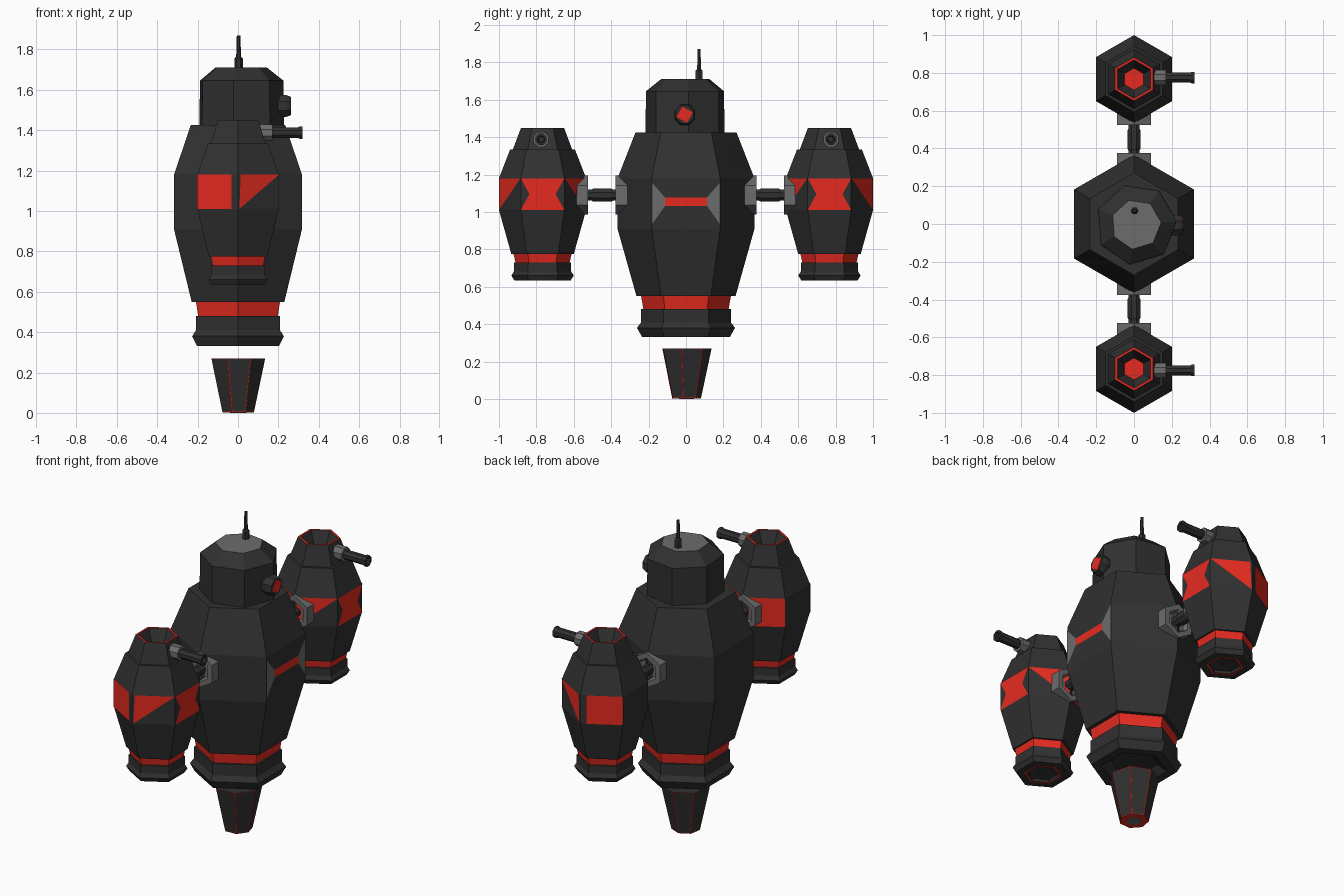
import bpy, bmesh, math
from mathutils import Vector

if "Cube" in bpy.data.objects:
    bpy.data.objects.remove(bpy.data.objects["Cube"])


def material(name, rgb):
    m = bpy.data.materials.new(name)
    m.diffuse_color = (*rgb, 1)
    m.use_nodes = True
    m.node_tree.nodes["Principled BSDF"].inputs["Base Color"].default_value = m.diffuse_color
    return m


MATS = [material("charcoal", (0.03, 0.03, 0.03)),
        material("signal red", (0.79, 0.024, 0.014)),
        material("steel grey", (0.15, 0.15, 0.15))]
DARK, RED, GREY = 0, 1, 2


def finish(name, bm, loc=(0, 0, 0)):
    me = bpy.data.meshes.new(name)
    bm.to_mesh(me)
    bm.free()
    for m in MATS:
        me.materials.append(m)
    ob = bpy.data.objects.new(name, me)
    ob.location = loc
    bpy.context.collection.objects.link(ob)
    return ob


def lathe(name, profile, sides, phase=0, loc=(0, 0, 0), axis=(0, 0, 1),
          caps=(DARK, DARK), seams=0):
    """Faceted solid: profile rows are (radius, height, colour of band to next row)."""
    bm = bmesh.new()
    rings = []
    for r, z, _ in profile:
        angles = [math.radians(phase + 360 * i / sides) for i in range(sides)]
        rings.append([bm.verts.new((r * math.cos(a), r * math.sin(a), z)) for a in angles])
    walls = []
    for lo, hi, row in zip(rings, rings[1:], profile):
        for i in range(sides):
            j = (i + 1) % sides
            f = bm.faces.new((lo[i], lo[j], hi[j], hi[i]))
            f.material_index = row[2]
            walls.append(f)
    bm.faces.new(rings[0][::-1]).material_index = caps[0]
    bm.faces.new(rings[-1]).material_index = caps[1]
    bmesh.ops.recalc_face_normals(bm, faces=bm.faces)
    if seams:  # red edge lines around dark panels
        for f in walls:
            f.material_index = RED
        bmesh.ops.inset_individual(bm, faces=walls, thickness=seams)
        for f in walls:
            f.material_index = DARK
    bm.transform(Vector((0, 0, 1)).rotation_difference(Vector(axis)).to_matrix().to_4x4())
    return finish(name, bm, loc)


def panel(name, points, angle, radius, z0, z1, colour, loc=(0, 0, 0)):
    """Flat plate on one side of a hexagon; points are (u, v) from -1 to 1."""
    a = math.radians(angle)
    n = Vector((math.cos(a), math.sin(a), 0)) * (radius * math.cos(math.pi / 6) + 0.003)
    t = Vector((-math.sin(a), math.cos(a), 0)) * radius / 2
    bm = bmesh.new()
    verts = [bm.verts.new(n + t * u + Vector((0, 0, (z0 + z1) / 2 + v * (z1 - z0) / 2)))
             for u, v in points]
    bm.faces.new(verts).material_index = colour
    return finish(name, bm, loc)


def mirrored(points):
    return [(-u, v) for u, v in reversed(points)]


# Main body with red neck and flared base ring
lathe("body", [(0.13, 0.37, DARK), (0.18, 0.332, DARK), (0.235, 0.332, DARK),
               (0.262, 0.38, DARK), (0.24, 0.41, DARK), (0.24, 0.48, DARK),
               (0.228, 0.48, RED), (0.24, 0.55, DARK), (0.265, 0.55, DARK),
               (0.366, 0.91, DARK), (0.366, 1.18, DARK), (0.27, 1.425, DARK)], 6, 30)

# Chest slot on the +x side
wing = [(-1, -0.9), (-0.62, -0.15), (-0.62, 0.22), (-1, 0.83)]
panel("chest_slot", [(-0.62, -0.15), (0.62, -0.15), (0.62, 0.2), (-0.62, 0.2)],
      0, 0.366, 0.92, 1.18, RED)
panel("chest_wing_front", wing, 0, 0.366, 0.92, 1.18, GREY)
panel("chest_wing_back", mirrored(wing), 0, 0.366, 0.92, 1.18, GREY)

# Head, eye and antenna
lathe("head", [(0.217, 1.40, DARK), (0.215, 1.645, DARK), (0.133, 1.71, DARK)], 7, 4,
      (0.011, -0.002, 0), caps=(DARK, GREY))
lathe("eye", [(0.055, 0.17, DARK), (0.06, 0.235, DARK), (0.05, 0.26, DARK)],
      8, 22.5, (0, -0.007, 1.52), (1, 0, 0))
lathe("eye_lens", [(0.045, 0.255, RED), (0.045, 0.263, RED)], 4, 15,
      (0, -0.007, 1.52), (1, 0, 0), (RED, RED))
lathe("antenna", [(0.021, 1.70, DARK), (0.021, 1.755, DARK), (0.012, 1.765, DARK),
                  (0.009, 1.87, DARK)], 6, 0, (0.003, 0.07, 0))

# Thruster cone floating below the body
lathe("thruster_cone", [(0.08, 0.003, DARK), (0.137, 0.27, DARK)],
      7, -10, caps=(RED, DARK), seams=0.005)
lathe("thruster_core", [(0.042, 0, GREY), (0.042, 0.006, GREY)], 7, -10, caps=(GREY, GREY))

# Side pods, each with stripe panels, gun and connecting arm
block = [(-1, -1), (0.7, -1), (0.7, 1), (-1, 1)]
wedge = [(-0.95, -1), (1, 1), (-0.88, 1)]
bow = [(-1, -1), (1, -1), (0.6, 0), (1, 1), (-1, 1), (-0.6, 0)]
STRIPES = [(0, bow), (60, mirrored(wedge)), (120, mirrored(block)),
           (240, block), (300, wedge)]
for side, s in (("front", -1), ("back", 1)):
    at = (0, 0.767 * s, 0)
    lathe(side + "_pod",
          [(0.05, 0.655, DARK), (0.09, 0.648, DARK), (0.09, 0.633, RED), (0.103, 0.633, DARK),
           (0.15, 0.633, DARK), (0.167, 0.66, DARK), (0.153, 0.682, DARK),
           (0.153, 0.73, DARK), (0.145, 0.73, RED), (0.155, 0.775, DARK),
           (0.167, 0.775, DARK), (0.233, 1.01, DARK), (0.233, 1.18, DARK),
           (0.173, 1.335, DARK), (0.158, 1.335, DARK), (0.115, 1.45, RED),
           (0.102, 1.45, DARK), (0.058, 1.36, DARK)], 6, 30, at, caps=(DARK, RED))
    for i, (angle, shape) in enumerate(STRIPES):
        panel(f"{side}_pod_stripe_{i}", shape, angle, 0.233, 1.01, 1.18, RED, at)

    gun = (0, 0.775 * s, 1.388)
    lathe(side + "_gun_mount", [(0.043, 0.08, GREY), (0.043, 0.17, GREY)], 8, 22.5,
          gun, (1, 0, 0), (GREY, GREY))
    lathe(side + "_gun_barrel", [(0.028, 0.15, DARK), (0.028, 0.295, DARK),
                                 (0.033, 0.305, DARK), (0.033, 0.32, DARK),
                                 (0.02, 0.32, DARK), (0.016, 0.28, DARK)],
          8, 22.5, gun, (1, 0, 0))

    joint = (0, 0, 1.09)
    lathe(side + "_body_bracket", [(0.105, 0.29, GREY), (0.105, 0.376, GREY),
                                   (0.072, 0.376, GREY), (0.06, 0.35, GREY)],
          6, 90, joint, (0, s, 0), (GREY, GREY))
    lathe(side + "_pod_bracket", [(0.06, 0.55, GREY), (0.072, 0.524, GREY),
                                  (0.105, 0.524, GREY), (0.105, 0.60, GREY)],
          6, 90, joint, (0, s, 0), (GREY, GREY))
    lathe(side + "_arm", [(0.032, 0.34, DARK), (0.032, 0.39, DARK), (0.038, 0.40, DARK),
                          (0.038, 0.495, DARK), (0.032, 0.505, DARK), (0.032, 0.56, DARK)],
          8, 22.5, joint, (0, s, 0))
